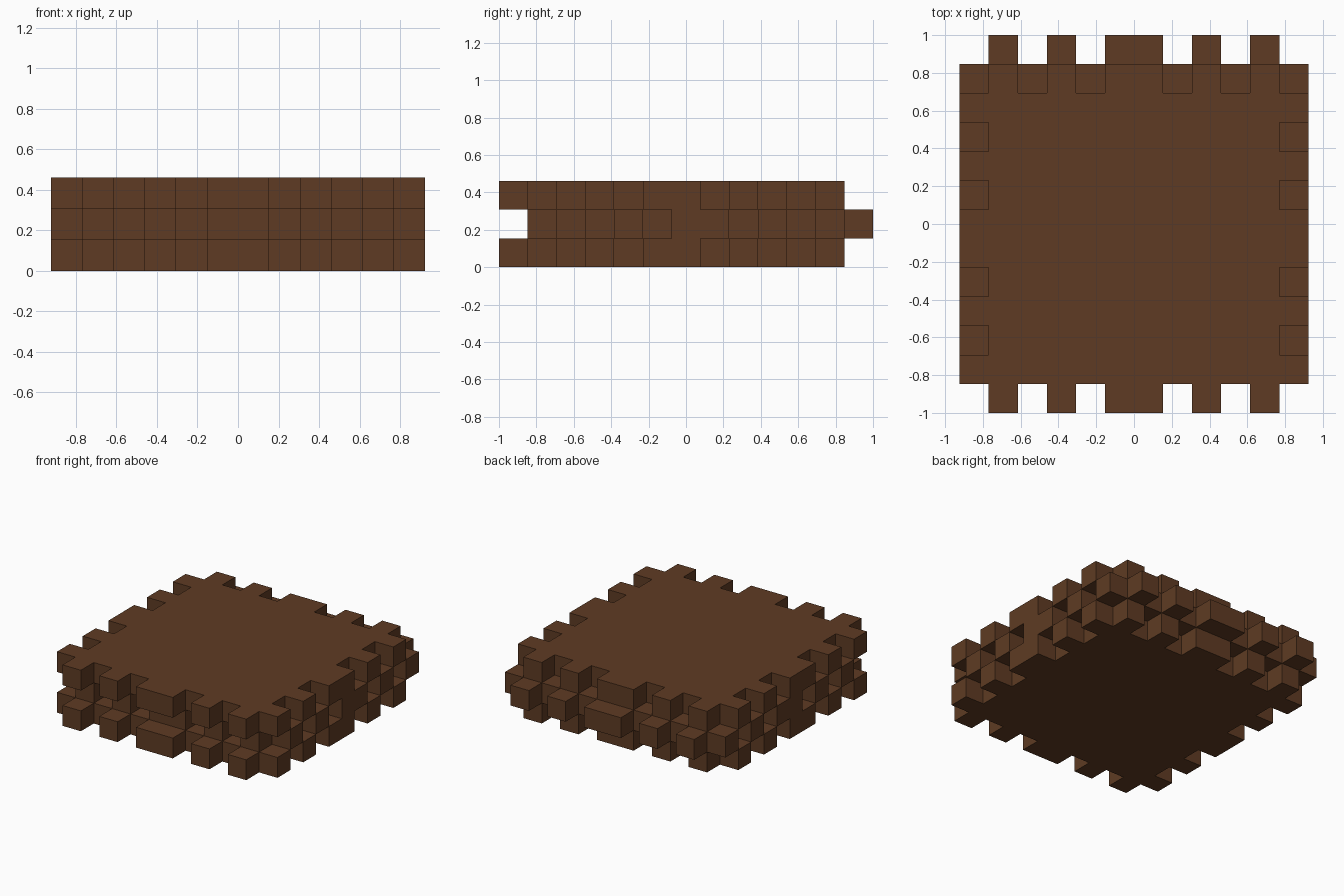
import bpy
import bmesh

cube = bpy.data.objects.get("Cube")
if cube:
    bpy.data.objects.remove(cube, do_unlink=True)

U = 2 / 13  # one block unit

brown = bpy.data.materials.new("dark_brown")
color = (0.114, 0.044, 0.017, 1)
brown.diffuse_color = color
brown.use_nodes = True
bsdf = brown.node_tree.nodes["Principled BSDF"]
bsdf.inputs["Base Color"].default_value = color
bsdf.inputs["Roughness"].default_value = 0.9


def toothed_outline():
    """Square outline, 12 units wide, with five teeth on every side."""
    teeth = [(-5, -4), (-3, -2), (-1, 1), (2, 3), (4, 5)]
    side = []
    for a, b in teeth:
        side += [(a, -5), (a, -6), (b, -6), (b, -5)]
    side.pop()  # the corner belongs to the next side
    points = []
    for _ in range(4):
        points += side
        side = [(-y, x) for x, y in side]  # quarter turn
    return points


def add_layer(name, level, shift_y):
    """Extrude the toothed outline into a slab one unit thick."""
    bm = bmesh.new()
    verts = [bm.verts.new((x * U, (y + shift_y) * U, level * U))
             for x, y in toothed_outline()]
    base = bm.faces.new(verts)
    top = bmesh.ops.extrude_face_region(bm, geom=[base], use_keep_orig=True)["geom"]
    bmesh.ops.translate(bm, vec=(0, 0, U),
                        verts=[g for g in top if isinstance(g, bmesh.types.BMVert)])
    bmesh.ops.recalc_face_normals(bm, faces=bm.faces)
    mesh = bpy.data.meshes.new(name)
    bm.to_mesh(mesh)
    bm.free()
    mesh.materials.append(brown)
    obj = bpy.data.objects.new(name, mesh)
    bpy.context.collection.objects.link(obj)


# Outer layers sit half a unit forward, the middle one half a unit back
add_layer("bottom_layer", 0, -0.5)
add_layer("middle_layer", 1, 0.5)
add_layer("top_layer", 2, -0.5)
